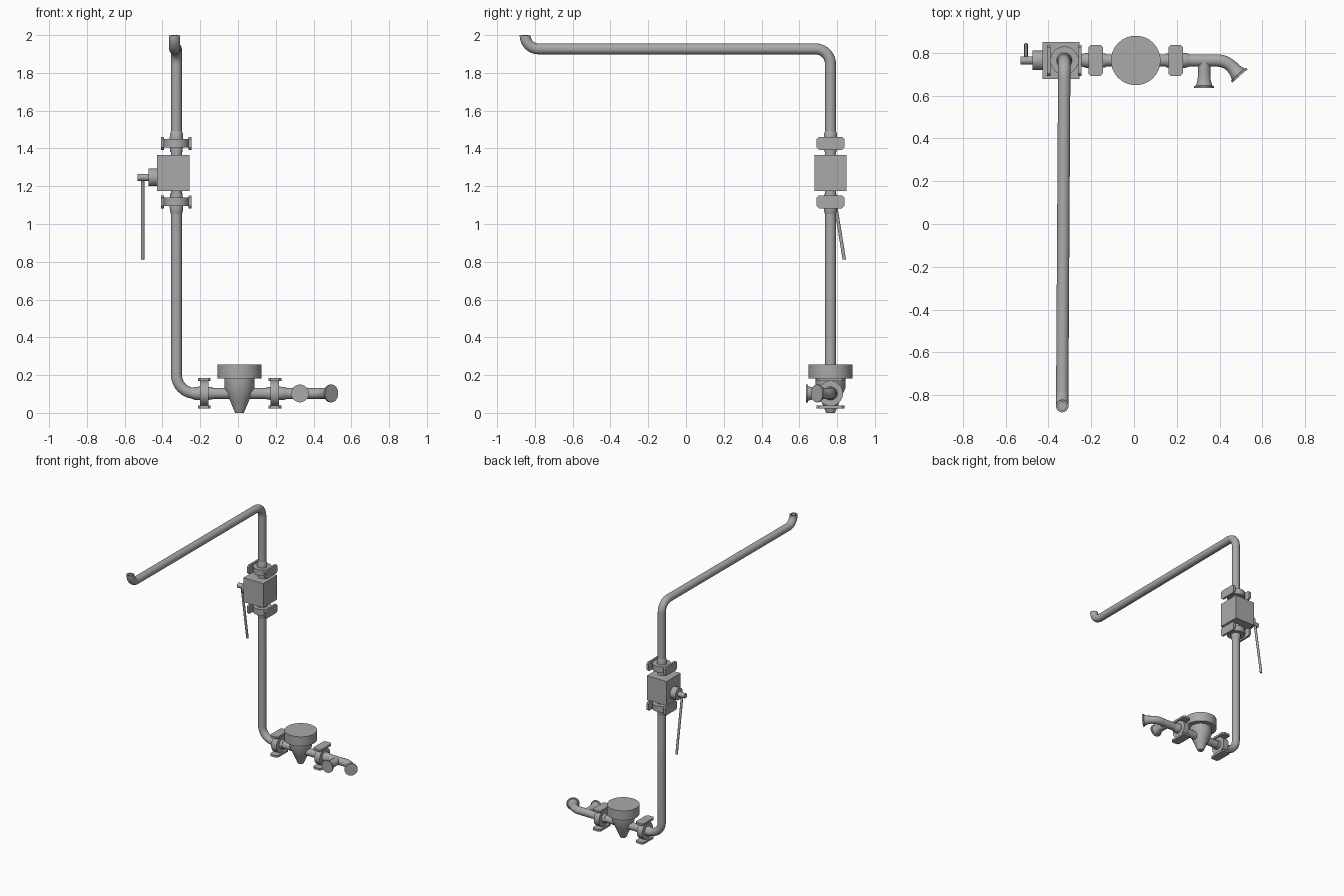
import bpy
import bmesh
import math
from mathutils import Vector, Matrix

cube = bpy.data.objects.get("Cube")
if cube:
    bpy.data.objects.remove(cube, do_unlink=True)

steel = bpy.data.materials.new("grey steel")
steel.use_nodes = True
GREY = (0.4, 0.4, 0.4, 1)
steel.diffuse_color = GREY
steel.node_tree.nodes["Principled BSDF"].inputs["Base Color"].default_value = GREY

PIPE_R = 0.029
RISER_X, BACK_Y = -0.326, 0.765
LOW_Z, HIGH_Z = 0.103, 1.927
METER_X = 0.008
X, Y, Z = Vector((1, 0, 0)), Vector((0, 1, 0)), Vector((0, 0, 1))


def finish(name, bm, smooth=True):
    bmesh.ops.recalc_face_normals(bm, faces=bm.faces)
    mesh = bpy.data.meshes.new(name)
    bm.to_mesh(mesh)
    bm.free()
    mesh.materials.append(steel)
    obj = bpy.data.objects.new(name, mesh)
    bpy.context.collection.objects.link(obj)
    if smooth:
        bpy.ops.object.select_all(action="DESELECT")
        obj.select_set(True)
        bpy.context.view_layer.objects.active = obj
        bpy.ops.object.shade_smooth_by_angle(angle=math.radians(35))
    return obj


def loft(name, rings, caps=(True, True), sides=28):
    """Skin circles given as (centre, axis, radius)."""
    bm = bmesh.new()
    loops = []
    side = rings[0][1].orthogonal().normalized()
    for centre, axis, radius in rings:
        side = (side - axis * side.dot(axis)).normalized()
        other = axis.cross(side)
        angles = [math.tau * i / sides for i in range(sides)]
        loops.append([bm.verts.new(centre + radius * (side * math.cos(a) + other * math.sin(a)))
                      for a in angles])
    for low, high in zip(loops, loops[1:]):
        for i in range(sides):
            j = (i + 1) % sides
            bm.faces.new((low[i], low[j], high[j], high[i]))
    for use, loop in zip(caps, (loops[0], loops[-1])):
        if use:
            bm.faces.new(loop)
    return finish(name, bm)


def turned(name, origin, axis, profile):
    """Solid of revolution from (distance along axis, radius) pairs."""
    axis = axis.normalized()
    return loft(name, [(origin + axis * t, axis, r) for t, r in profile])


def pipe(name, corners, bends, radius=PIPE_R, caps=(True, True), steps=10):
    """Round pipe through corners, each inner corner with its own bend radius."""
    pts = [Vector(c) for c in corners]
    rings = [(pts[0], (pts[1] - pts[0]).normalized(), radius)]
    for a, b, c, bend in zip(pts, pts[1:], pts[2:], bends):
        d1, d2 = (b - a).normalized(), (c - b).normalized()
        turn = d1.angle(d2)
        start = b - d1 * bend * math.tan(turn / 2)
        inward = (d2 - d1 * d1.dot(d2)).normalized()
        for k in range(steps + 1):
            t = turn * k / steps
            point = start + bend * (d1 * math.sin(t) + inward * (1 - math.cos(t)))
            rings.append((point, d1 * math.cos(t) + inward * math.sin(t), radius))
    if (rings[-1][0] - pts[-1]).length > 0.002:
        rings.append((pts[-1], (pts[-1] - pts[-2]).normalized(), radius))
    return loft(name, rings, caps)


def box(name, centre, size):
    bm = bmesh.new()
    bmesh.ops.create_cube(bm, size=1, matrix=Matrix.Translation(centre) @ Matrix.Diagonal((*size, 1)))
    return finish(name, bm, smooth=False)


def ear_plate(name, centre, along, normal, thick=0.016):
    """Flat plate with clipped corners, long side across the pipe."""
    across = Y
    half_w, half_l, clip = 0.034, 0.073, 0.012
    outline = [(half_w, half_l - clip), (half_w - clip, half_l),
               (clip - half_w, half_l), (-half_w, half_l - clip)]
    outline += [(-u, -v) for u, v in outline]
    bm = bmesh.new()
    face = bm.faces.new([bm.verts.new(centre + along * u + across * v - normal * thick / 2)
                         for u, v in outline])
    new = bmesh.ops.extrude_face_region(bm, geom=[face])["geom"]
    bmesh.ops.translate(bm, vec=normal * thick, verts=[v for v in new if isinstance(v, bmesh.types.BMVert)])
    return finish(name, bm, smooth=False)


def coupling(name, centre, along, normal, outward):
    """Clamp ring, two ear plates and a tapered collar on the outward side."""
    turned(name + "_ring", centre, along, [(-0.023, 0.066), (0.023, 0.066)])
    for tag, sign in (("a", 1), ("b", -1)):
        ear_plate(f"{name}_ear_{tag}", centre + normal * 0.073 * sign, along, normal)
    turned(name + "_collar", centre, along * outward,
           [(-0.045, 0.033), (0.03, 0.036), (0.05, 0.034), (0.065, PIPE_R)])


# Riser with the long overhead run and upturned front end
front = Vector((-0.336, -0.852, 2.0))
pipe("main_pipe",
     [(0.05, BACK_Y, LOW_Z), (RISER_X, BACK_Y, LOW_Z), (RISER_X, BACK_Y, HIGH_Z),
      (front.x, front.y, HIGH_Z), front],
     [0.1, 0.08, 0.072], caps=(True, False))
# Hollow mouth of the upturned end
loft("pipe_mouth", [(front, Z, PIPE_R), (front, Z, 0.019), (front - Z * 0.03, Z, 0.019)],
     caps=(False, True))

# Valve block on the riser
valve_z = 1.27
box("valve_block", (RISER_X - 0.016, BACK_Y, valve_z), (0.172, 0.172, 0.19))
for name, z, outward in (("upper_coupling", 1.427, 1), ("lower_coupling", 1.117, -1)):
    coupling(name, Vector((RISER_X, BACK_Y, z)), Z, X, outward)

# Valve spindle and hanging lever
spindle = Vector((-0.42, BACK_Y, 1.247))
turned("valve_spindle", spindle, -X,
       [(0, 0.046), (0.055, 0.046), (0.055, 0.019), (0.112, 0.019)])
pipe("valve_lever", [(-0.505, BACK_Y + 0.003, 1.245), (-0.505, 0.838, 0.812)], [], radius=0.009)

# Meter with round head and tapered bowl
turned("meter_body", Vector((METER_X, BACK_Y, 0)), Z,
       [(0, 0.023), (0.075, 0.055), (0.13, 0.079), (0.182, 0.08),
        (0.182, 0.116), (0.256, 0.116)])
for name, sign in (("right_coupling", -1), ("left_coupling", 1)):
    coupling(name, Vector((METER_X + 0.187 * sign, BACK_Y, LOW_Z)), X, Z, sign)

# Outlet pipe, bent forward, and its flared end
aim = Vector((0.66, -0.75, 0)).normalized()
bend_at = Vector((0.432, BACK_Y, LOW_Z))
FLARE = [(0, PIPE_R), (0.025, 0.031), (0.05, 0.039), (0.052, 0.047), (0.062, 0.047)]
pipe("outlet_pipe", [(0.04, BACK_Y, LOW_Z), bend_at, bend_at + aim * 0.05], [0.1])
turned("outlet_flare", bend_at + aim * 0.034, aim, FLARE)

# Side branch pointing to the front
branch = Vector((0.328, BACK_Y, LOW_Z))
turned("side_branch", branch, -Y, [(0, PIPE_R)] + [(t + 0.068, r) for t, r in FLARE])
